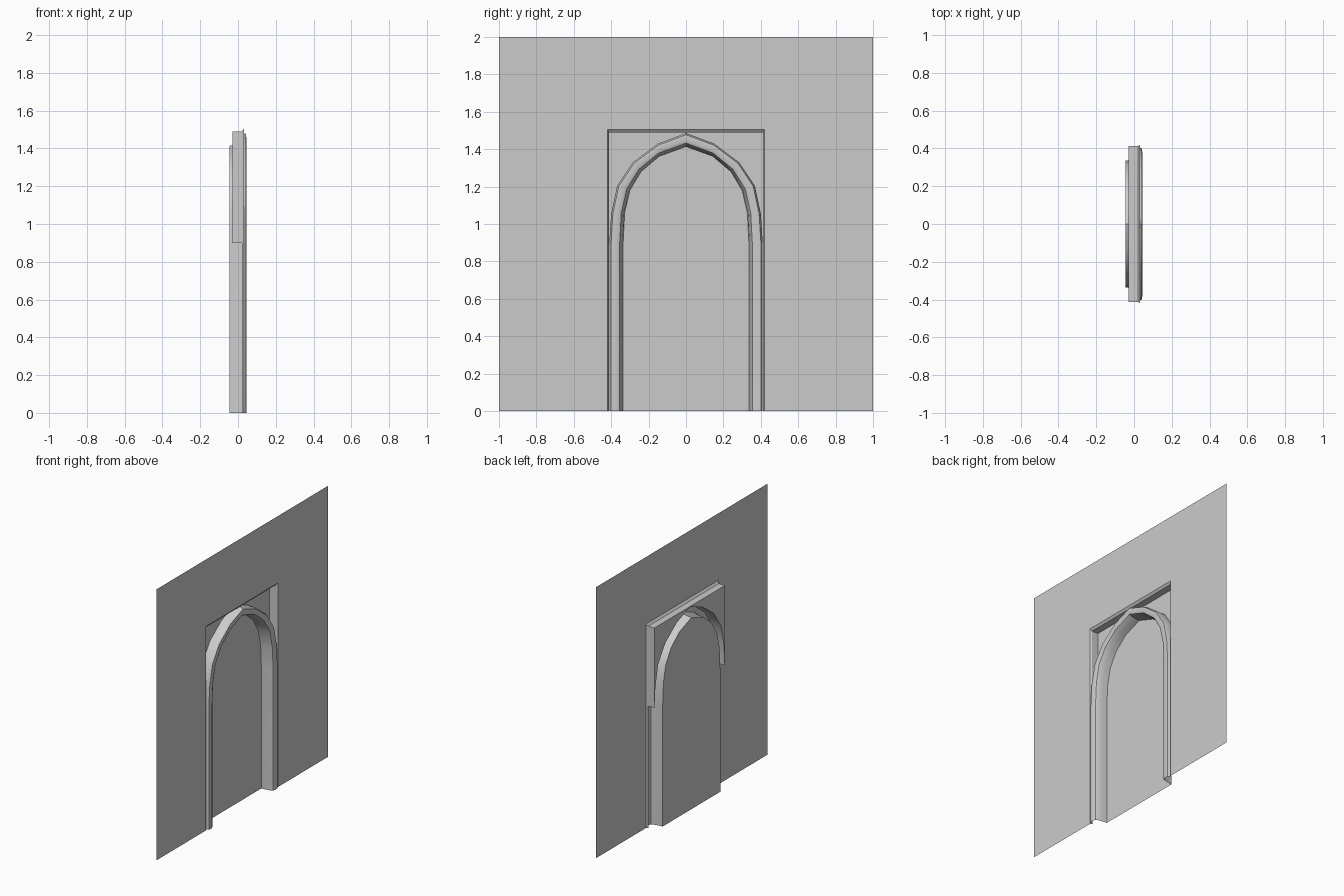
import bpy, bmesh

if "Cube" in bpy.data.objects:
    bpy.data.objects.remove(bpy.data.objects["Cube"])

WALL_X, LIP_X, BACK_X, PANEL_X = 0.033, 0.02, -0.03, -0.045
SPRING, TOP = 0.9, 1.49

# half outlines of the pointed arch as (y, z), from the floor to the apex
OUTER = [(.41, 0), (.41, SPRING), (.40, 1.055), (.368, 1.205), (.284, 1.33), (.15, 1.43), (0, 1.486)]
INNER = [(.336, 0), (.336, SPRING), (.328, 1.06), (.30, 1.18), (.24, 1.28), (.143, 1.362), (0, 1.414)]

# moulding cross-section: (0 = inner edge, 1 = outer edge; x)
PROFILE = [(0, PANEL_X), (.05, -.01), (.13, .02), (.25, .038), (.45, .045),
           (.87, .042), (1, LIP_X)]


def mirrored(half):
    """Full arch path from the -y foot over the apex to the +y foot."""
    return [(-y, z) for y, z in half] + half[-2::-1]


def at_x(path, x):
    return [(x, y, z) for y, z in path]


def make(name, faces, smooth=False):
    """Build a sheet from polygons and face it towards +x."""
    bm = bmesh.new()
    for poly in faces:
        bm.faces.new([bm.verts.new(p) for p in poly])
    bmesh.ops.remove_doubles(bm, verts=bm.verts, dist=1e-5)
    bm.normal_update()
    if sum(f.normal.x * f.calc_area() for f in bm.faces) < 0:
        bmesh.ops.reverse_faces(bm, faces=bm.faces[:])
    me = bpy.data.meshes.new(name)
    bm.to_mesh(me)
    bm.free()
    ob = bpy.data.objects.new(name, me)
    bpy.context.collection.objects.link(ob)
    if smooth:
        bpy.ops.object.select_all(action='DESELECT')
        ob.select_set(True)
        bpy.context.view_layer.objects.active = ob
        bpy.ops.object.shade_smooth_by_angle(angle=0.6)
    return ob


def strip(a, b):
    """Quads joining two rows of points."""
    return [(a[i], a[i + 1], b[i + 1], b[i]) for i in range(len(a) - 1)]


def frame(w, top, x):
    return at_x(mirrored([(w, 0), (w, SPRING), (w, top), (0, top)]), x)


# wall sheet with a rectangular opening
make("wall", [at_x([(-1, 0), (-1, 2), (1, 2), (1, 0), (.42, 0), (.42, 1.506),
                    (-.42, 1.506), (-.42, 0)], WALL_X)])

# chamfered lip all round, deeper reveal only above the springing line
lip = frame(.412, TOP, LIP_X)
back = frame(.412, TOP, BACK_X)
make("frame_reveal", strip(frame(.42, 1.506, WALL_X), lip) + strip(lip[1:-1], back[1:-1]))

# recessed spandrels either side of the apex
make("spandrels", [at_x([(s * y, z) for y, z in OUTER[1:] + [(0, TOP), (.412, TOP), (.412, SPRING)]][::s],
                        BACK_X) for s in (1, -1)])

# arch moulding, with its outer side running back to the spandrels
rows = []
for t, x in PROFILE:
    half = [(a[0] + (b[0] - a[0]) * t, a[1] + (b[1] - a[1]) * t) for a, b in zip(INNER, OUTER)]
    rows.append(at_x(mirrored(half), x))
faces = [q for a, b in zip(rows, rows[1:]) for q in strip(a, b)]
faces += strip(rows[-1][1:-1], at_x(mirrored(OUTER), BACK_X)[1:-1])
make("arch_moulding", faces, smooth=True)

# flat panel closing the archway
make("niche_panel", [at_x(mirrored(INNER), PANEL_X)])
